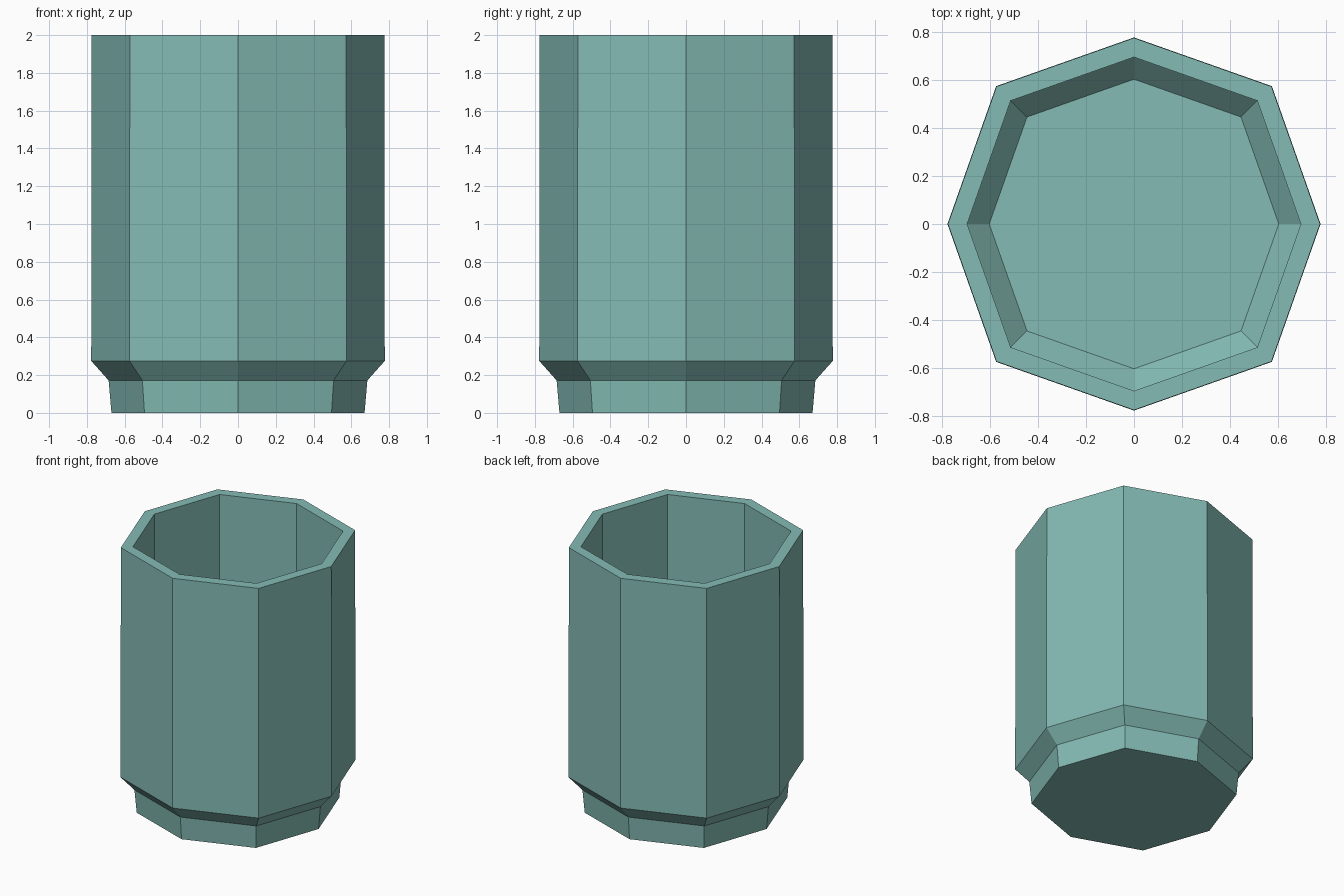
import bpy, bmesh, math

if "Cube" in bpy.data.objects:
    bpy.data.objects.remove(bpy.data.objects["Cube"])

# single flat colour
mat = bpy.data.materials.new("soft_teal")
mat.diffuse_color = (0.231, 0.497, 0.456, 1)
mat.use_nodes = True
mat.node_tree.nodes["Principled BSDF"].inputs["Base Color"].default_value = mat.diffuse_color

# cup profile (axis radius, height): foot, flare, outer wall, rim, inner wall, inner floor
profile = [(0.67, 0.0), (0.685, 0.172), (0.777, 0.275), (0.775, 2.0),
           (0.695, 2.0), (0.695, 0.33), (0.603, 0.235)]
DIAGONAL = 1.045  # diagonal corners stand slightly further out

bm = bmesh.new()
rings = []
for r, z in profile:
    ring = []
    for i in range(8):
        a = i * math.pi / 4
        k = r * (DIAGONAL if i % 2 else 1.0)
        ring.append(bm.verts.new((k * math.cos(a), k * math.sin(a), z)))
    rings.append(ring)

# walls between rings
for lo, hi in zip(rings, rings[1:]):
    for i in range(8):
        j = (i + 1) % 8
        bm.faces.new((lo[i], lo[j], hi[j], hi[i]))

# underside and inner floor
bm.faces.new(rings[0][::-1])
bm.faces.new(rings[-1])
bmesh.ops.recalc_face_normals(bm, faces=bm.faces[:])

mesh = bpy.data.meshes.new("octagonal_cup")
bm.to_mesh(mesh)
bm.free()
mesh.materials.append(mat)
bpy.context.collection.objects.link(bpy.data.objects.new("octagonal_cup", mesh))
